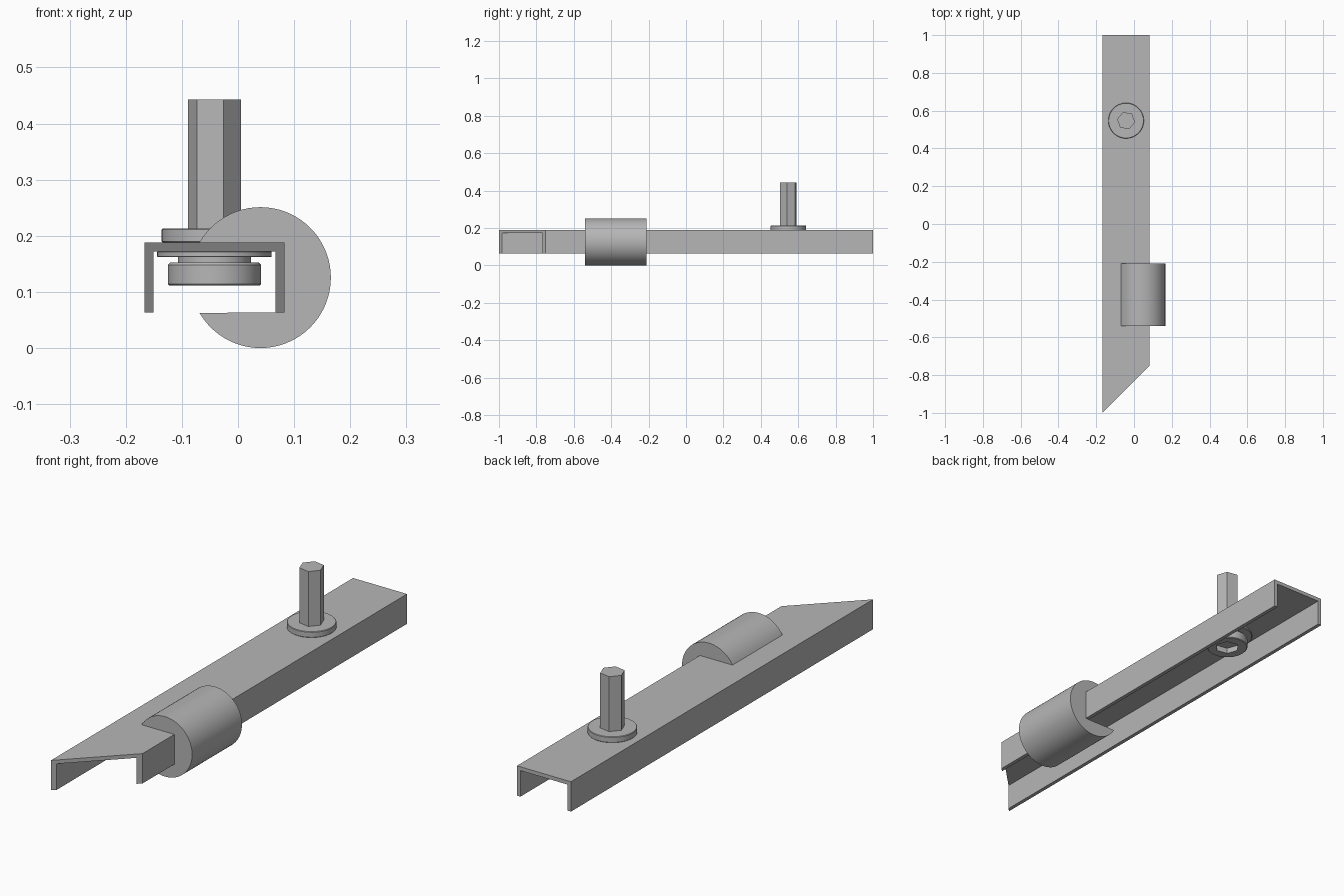
import bpy
import bmesh
from math import cos, sin, radians, pi

default = bpy.data.objects.get("Cube")
if default:
    bpy.data.objects.remove(default, do_unlink=True)

grey = bpy.data.materials.new("plain grey")
grey.use_nodes = True
COLOR = (0.47, 0.47, 0.47, 1)
grey.diffuse_color = COLOR
grey.node_tree.nodes["Principled BSDF"].inputs["Base Color"].default_value = COLOR

# Shared dimensions
LEFT, RIGHT = -0.167, 0.083
BOTTOM, TOP, WALL = 0.063, 0.188, 0.016
BOLT_X, BOLT_Y = -0.042, 0.547
HEX_TURN = -10


def finish(name, bm):
    bmesh.ops.recalc_face_normals(bm, faces=bm.faces)
    mesh = bpy.data.meshes.new(name)
    bm.to_mesh(mesh)
    bm.free()
    mesh.materials.append(grey)
    obj = bpy.data.objects.new(name, mesh)
    bpy.context.collection.objects.link(obj)
    bpy.ops.object.select_all(action="DESELECT")
    obj.select_set(True)
    bpy.context.view_layer.objects.active = obj
    bpy.ops.object.shade_smooth_by_angle(angle=radians(25))
    return obj


def extrude_profile(points, y0, y1):
    """Extrude an xz outline along y."""
    bm = bmesh.new()
    face = bm.faces.new([bm.verts.new((x, y0, z)) for x, z in points])
    moved = bmesh.ops.extrude_face_region(bm, geom=[face], use_keep_orig=True)["geom"]
    verts = [v for v in moved if isinstance(v, bmesh.types.BMVert)]
    bmesh.ops.translate(bm, verts=verts, vec=(0, y1 - y0, 0))
    return bm


def round_radius(r):
    return lambda deg: r


def hex_radius(r):
    return lambda deg: r * cos(pi / 6) / cos(radians((deg - HEX_TURN) % 60 - 30))


def loft(name, rings, segments=72):
    """Stack rings of (radius function, height) on the bolt axis and cap the ends."""
    bm = bmesh.new()
    loops = []
    for radius, z in rings:
        loop = []
        for i in range(segments):
            deg = HEX_TURN + i * 360 / segments
            a, r = radians(deg), radius(deg)
            loop.append(bm.verts.new((BOLT_X + r * cos(a), BOLT_Y + r * sin(a), z)))
        loops.append(loop)
    for low, high in zip(loops, loops[1:]):
        for i in range(segments):
            j = (i + 1) % segments
            bm.faces.new((low[i], low[j], high[j], high[i]))
    bm.faces.new(loops[0])
    bm.faces.new(loops[-1])
    return finish(name, bm)


def disc(name, r, z0, z1, bevel):
    return loft(name, [(round_radius(r - bevel), z0), (round_radius(r), z0 + bevel),
                       (round_radius(r), z1 - bevel), (round_radius(r - bevel), z1)])


# Open channel with a mitred front end
outline = [(LEFT, BOTTOM), (LEFT, TOP), (RIGHT, TOP), (RIGHT, BOTTOM),
           (RIGHT - WALL, BOTTOM), (RIGHT - WALL, TOP - WALL),
           (LEFT + WALL, TOP - WALL), (LEFT + WALL, BOTTOM)]
channel = extrude_profile(outline, -1.1, 1)
cut = bmesh.ops.bisect_plane(channel, geom=channel.verts[:] + channel.edges[:] + channel.faces[:],
                             plane_co=(LEFT, -1, 0), plane_no=(1, -1, 0), clear_outer=True)
rim = [e for e in cut["geom_cut"] if isinstance(e, bmesh.types.BMEdge)]
bmesh.ops.contextual_create(channel, geom=rim)
finish("channel", channel)

# Round sleeve notched around the channel
arc = [(0.04 + 0.1255 * cos(radians(a)), 0.1255 + 0.1255 * sin(radians(a)))
       for a in range(-150, 151, 5)]
sleeve = extrude_profile(arc + [(RIGHT, TOP), (RIGHT, BOTTOM)], -0.54, -0.21)
finish("sleeve", sleeve)

# Hexagonal post and its collar above the channel
disc("collar", 0.094, TOP, 0.213, 0.002)
loft("hex_post", [(hex_radius(0.048), 0.213), (hex_radius(0.048), 0.443)], 6)

# Fastener below the channel: washer, neck and head with a hexagonal socket
disc("washer", 0.102, 0.162, TOP - WALL, 0.001)
disc("neck", 0.065, 0.152, 0.162, 0)
loft("bolt_head", [(round_radius(0.079), 0.152), (round_radius(0.083), 0.148),
                   (round_radius(0.083), 0.114), (round_radius(0.080), 0.111),
                   (hex_radius(0.048), 0.111), (hex_radius(0.048), 0.135)])
